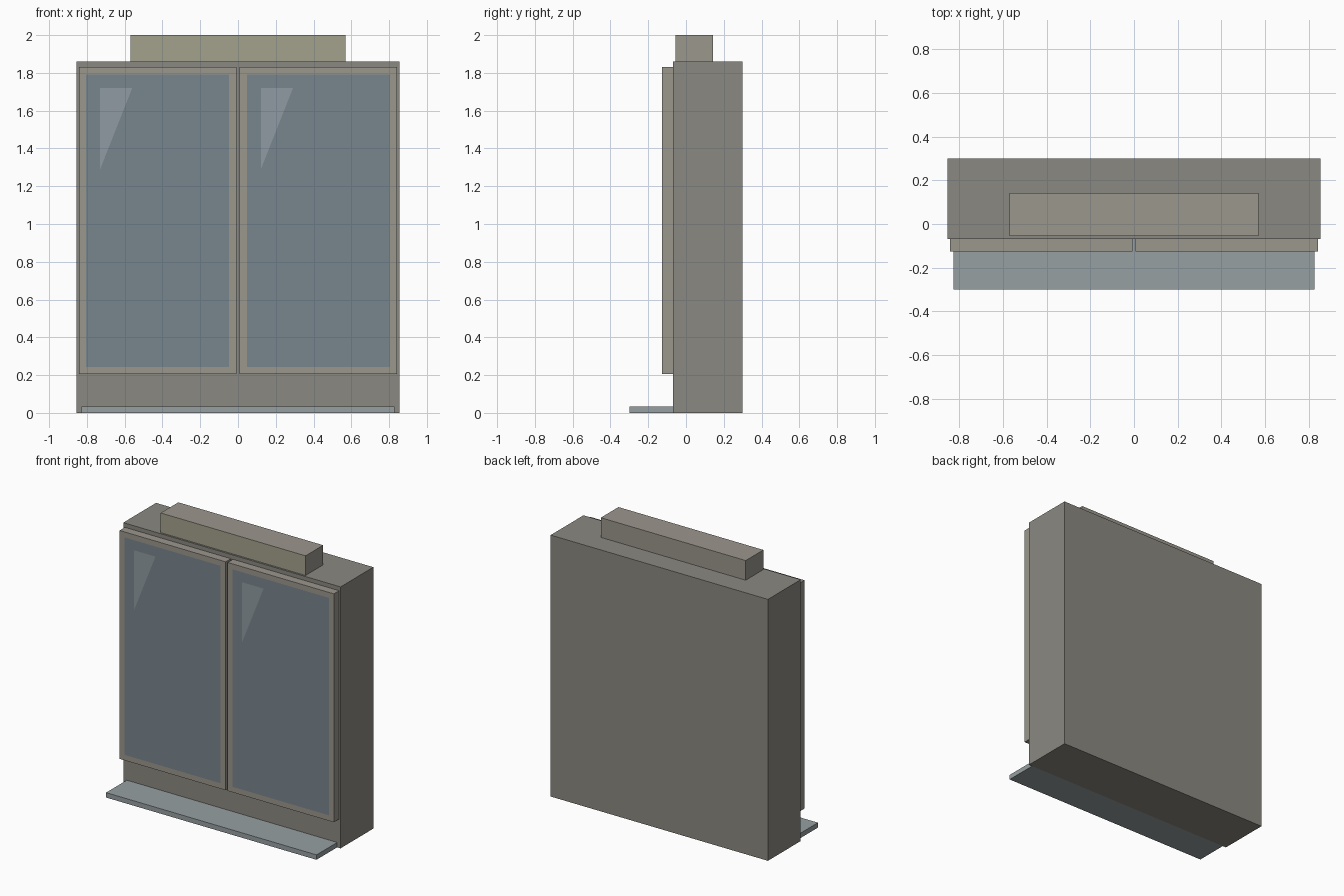
import bpy
import bmesh
from mathutils import Vector

if "Cube" in bpy.data.objects:
    bpy.data.objects.remove(bpy.data.objects["Cube"])


def material(name, rgb):
    m = bpy.data.materials.new(name)
    m.diffuse_color = (*rgb, 1)
    m.use_nodes = True
    m.node_tree.nodes["Principled BSDF"].inputs["Base Color"].default_value = m.diffuse_color
    return m


casing = material("casing_grey", (0.26, 0.25, 0.22))
frame = material("frame_grey", (0.33, 0.31, 0.27))
glass = material("blue_glass", (0.19, 0.24, 0.27))
glare_mat = material("pale_glare", (0.28, 0.33, 0.36))
metal = material("step_metal", (0.31, 0.35, 0.36))
panel = material("sign_panel", (0.37, 0.36, 0.27))


def finish(name, bm, mats):
    me = bpy.data.meshes.new(name)
    bm.to_mesh(me)
    bm.free()
    for m in mats:
        me.materials.append(m)
    ob = bpy.data.objects.new(name, me)
    bpy.context.collection.objects.link(ob)
    return ob


def box(name, lo, hi, mat, front_mat=None, inset=0):
    """Box between two corners; the front face may be inset and recoloured."""
    lo, hi = Vector(lo), Vector(hi)
    bm = bmesh.new()
    bmesh.ops.create_cube(bm, size=1)
    for v in bm.verts:
        v.co = (lo + hi) / 2 + v.co * (hi - lo)
    bm.normal_update()
    if front_mat:
        front = min(bm.faces, key=lambda f: f.normal.y)
        if inset:
            bmesh.ops.inset_individual(bm, faces=[front], thickness=inset)
        front.material_index = 1
    return finish(name, bm, [mat] + ([front_mat] if front_mat else []))


# Main casing, step and sign box
box("cabinet_body", (-0.855, -0.068, 0), (0.855, 0.30, 1.86), casing)
box("floor_step", (-0.828, -0.30, 0), (0.828, -0.068, 0.035), metal)
box("top_sign", (-0.57, -0.055, 1.86), (0.57, 0.143, 2.0), frame, panel)

# Two framed glass doors, each with a triangular glare
for side, x0 in (("left", -0.843), ("right", 0.008)):
    box(side + "_door", (x0, -0.127, 0.205), (x0 + 0.835, -0.068, 1.83),
        frame, glass, inset=0.055)
    bm = bmesh.new()
    gx = x0 + 0.113
    bm.faces.new([bm.verts.new((x, -0.128, z)) for x, z in
                  ((gx, 1.72), (gx, 1.29), (gx + 0.17, 1.72))])
    finish(side + "_glare", bm, [glare_mat])
